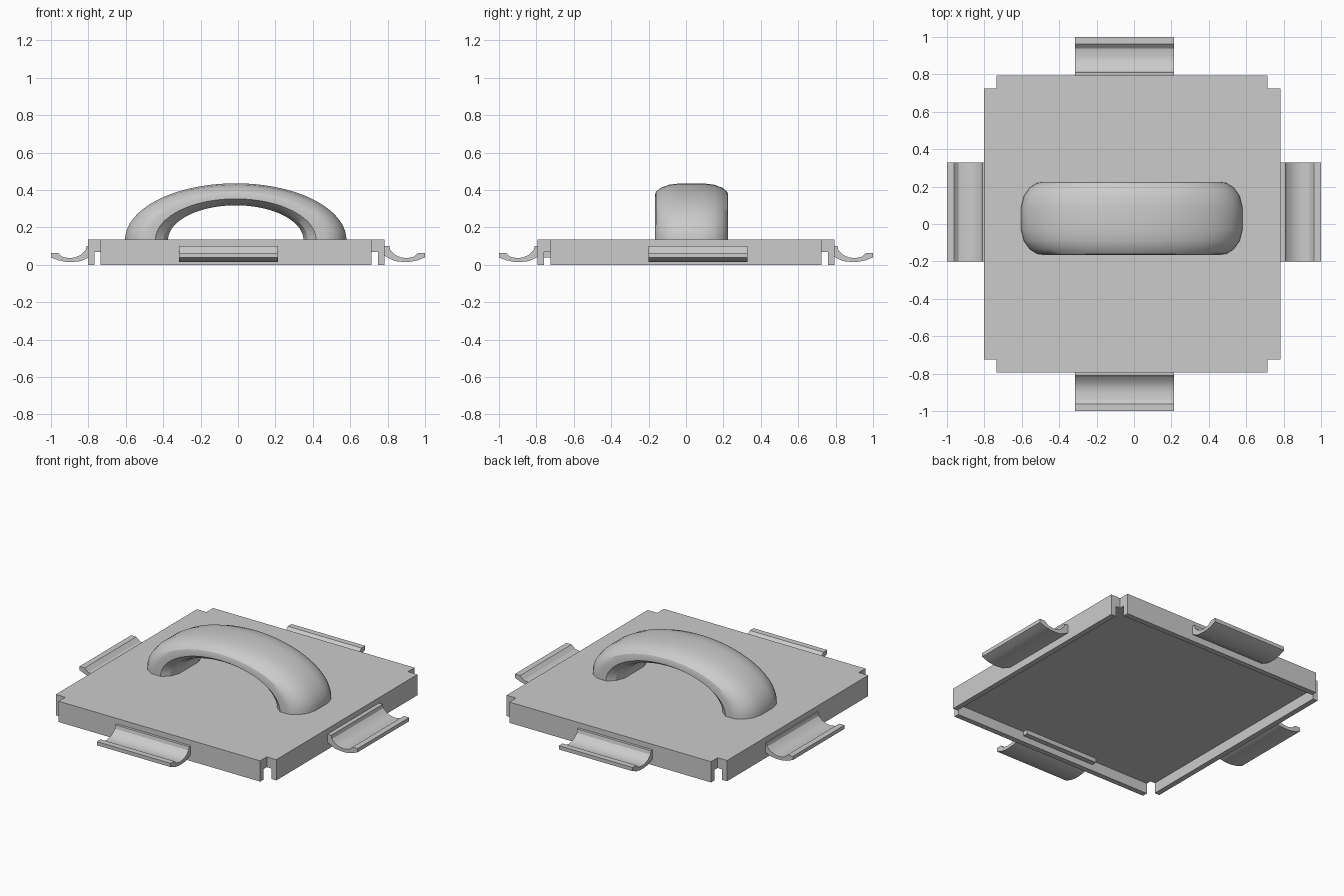
import bpy, bmesh, math
from mathutils import Matrix, Vector

cube = bpy.data.objects.get("Cube")
if cube:
    bpy.data.objects.remove(cube)

grey = bpy.data.materials.new("light_grey")
grey.use_nodes = True
COLOUR = (0.6, 0.6, 0.6, 1)
grey.diffuse_color = COLOUR
grey.node_tree.nodes["Principled BSDF"].inputs["Base Color"].default_value = COLOUR


def finish(bm, name, angle=None):
    bmesh.ops.recalc_face_normals(bm, faces=bm.faces)
    mesh = bpy.data.meshes.new(name)
    bm.to_mesh(mesh)
    bm.free()
    obj = bpy.data.objects.new(name, mesh)
    bpy.context.collection.objects.link(obj)
    mesh.materials.append(grey)
    if angle:
        bpy.ops.object.select_all(action="DESELECT")
        obj.select_set(True)
        bpy.context.view_layer.objects.active = obj
        bpy.ops.object.shade_smooth_by_angle(angle=math.radians(angle))
    return obj


def prism(name, points, offset, angle=None):
    """Extrude a closed outline along an offset vector."""
    bm = bmesh.new()
    face = bm.faces.new([bm.verts.new(p) for p in points])
    ext = bmesh.ops.extrude_face_region(bm, geom=[face], use_keep_orig=True)
    moved = [g for g in ext["geom"] if isinstance(g, bmesh.types.BMVert)]
    bmesh.ops.translate(bm, verts=moved, vec=offset)
    return finish(bm, name, angle)


def box(name, x0, x1, y0, y1, z0, z1):
    prism(name, [(x0, y0, z0), (x1, y0, z0), (x1, y1, z0), (x0, y1, z0)], (0, 0, z1 - z0))


# Lid plate with notched corners
X0, X1, Y0, Y1 = -0.803, 0.783, -0.793, 0.793
TOP, CEILING, NOTCH, WALL = 0.135, 0.068, 0.068, 0.035
xa, xb, ya, yb = X0 + NOTCH, X1 - NOTCH, Y0 + NOTCH, Y1 - NOTCH
outline = [(xa, Y0), (xb, Y0), (xb, ya), (X1, ya), (X1, yb), (xb, yb),
           (xb, Y1), (xa, Y1), (xa, yb), (X0, yb), (X0, ya), (xa, ya)]
prism("lid_plate", [(x, y, CEILING) for x, y in outline], (0, 0, TOP - CEILING))

# Thin skirt walls around the hollow underside
box("front_wall", xa, xb, Y0, Y0 + WALL, 0, CEILING)
box("back_wall", xa, xb, Y1 - WALL, Y1, 0, CEILING)
box("right_wall", X0, X0 + WALL, ya, yb, 0, CEILING)
box("left_wall", X1 - WALL, X1, ya, yb, 0, CEILING)
box("front_clip_backing", -0.315, 0.215, Y0 + WALL, Y0 + 0.068, 0.04, CEILING)

# Curved clip profile: outward distance and height
clip = [(0.78, 0.1), (0.81, 0.1), (0.815, 0.077), (0.84, 0.053), (0.87, 0.04),
        (0.9, 0.036), (0.938, 0.042), (0.962, 0.064), (1, 0.064), (1, 0.04),
        (0.96, 0.024), (0.92, 0.016), (0.88, 0.016), (0.84, 0.02), (0.81, 0.034),
        (0.78, 0.05)]


def make_clip(name, turn, low, high):
    """Clip facing +x, spanning low..high in its own y, then turned about z."""
    rot = Matrix.Rotation(math.radians(turn), 3, "Z")
    points = [rot @ Vector((d, low, z)) for d, z in clip]
    prism(name, points, rot @ Vector((0, high - low, 0)), 25)


make_clip("left_clip", 0, -0.2, 0.33)
make_clip("back_clip", 90, -0.215, 0.315)
make_clip("right_clip", 180, -0.33, 0.2)
make_clip("front_clip", 270, -0.315, 0.215)

# Arched handle: half section of depth offset and arch radius, mirrored
half = [(0.06, 0.592), (0.12, 0.577), (0.165, 0.545), (0.19, 0.505), (0.195, 0.475),
        (0.195, 0.43), (0.16, 0.385), (0.1, 0.362)]
section = half + [(-y, r) for y, r in reversed(half)]
SEGMENTS = 40
bm = bmesh.new()
rings = []
for i in range(SEGMENTS + 1):
    a = math.pi * i / SEGMENTS
    rings.append([bm.verts.new((-0.012 + r * math.cos(a), 0.03 + y,
                                TOP - 0.002 + 0.512 * r * math.sin(a))) for y, r in section])
for r0, r1 in zip(rings, rings[1:]):
    for k in range(len(section)):
        n = (k + 1) % len(section)
        bm.faces.new((r0[k], r0[n], r1[n], r1[k]))
bm.faces.new(rings[0])
bm.faces.new(rings[-1])
finish(bm, "arched_handle", 28)
